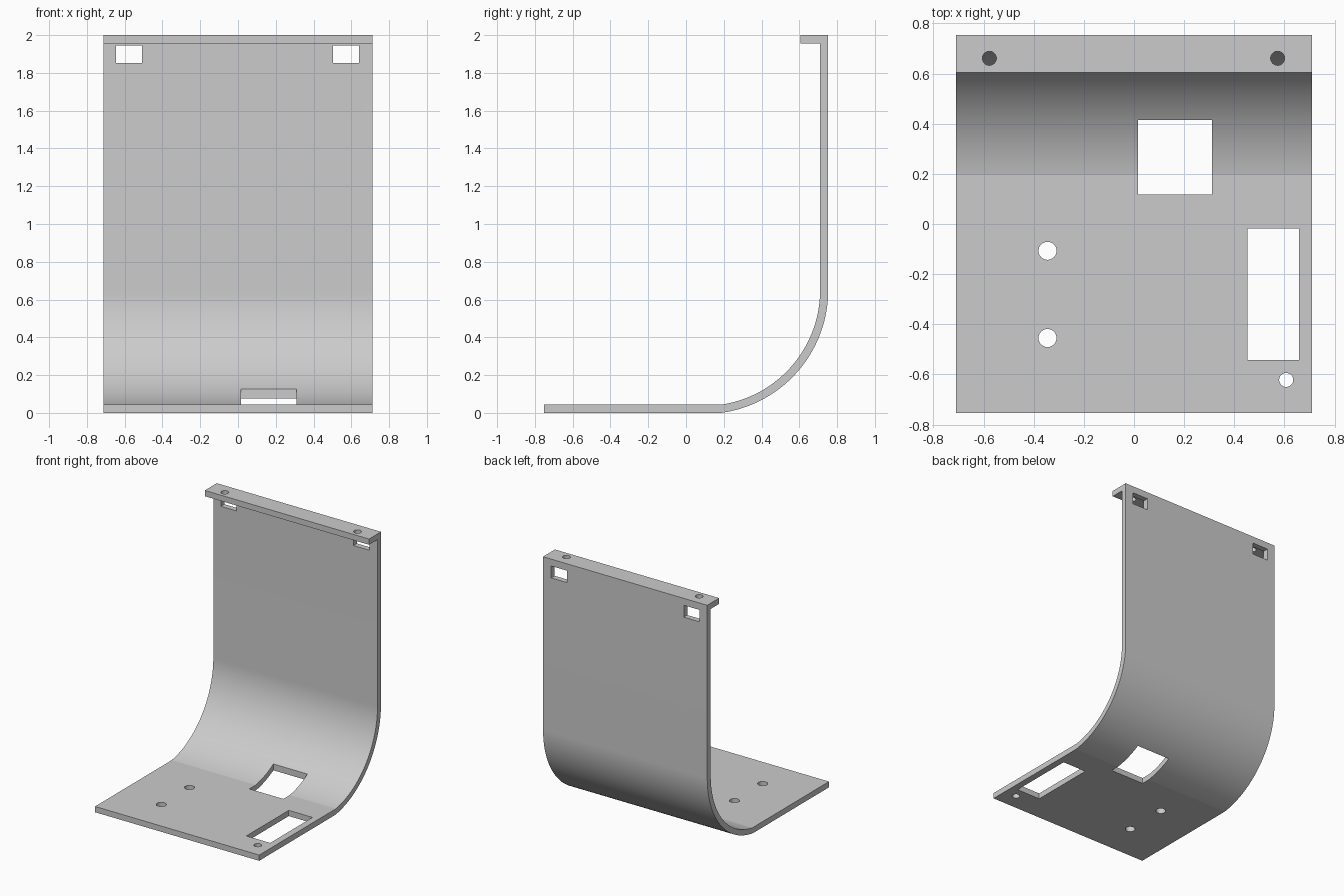
import bpy, bmesh, math

cube = bpy.data.objects.get("Cube")
if cube:
    bpy.data.objects.remove(cube, do_unlink=True)

HALF_X, BACK, FRONT = 0.711, 0.753, -0.753
THICK, BEND_Z, RADIUS = 0.045, 0.65, 0.656
BEND_Y = BACK - RADIUS

grey = bpy.data.materials.new("plain grey")
grey.use_nodes = True
grey.diffuse_color = (0.6, 0.6, 0.6, 1)
grey.node_tree.nodes["Principled BSDF"].inputs["Base Color"].default_value = grey.diffuse_color


def bend(radius, floor, steps=40):
    """Arc from the floor level up to the vertical wall."""
    start = -math.asin((BEND_Z - floor) / radius)
    return [(BEND_Y + radius * math.cos(start * (1 - i / steps)),
             BEND_Z + radius * math.sin(start * (1 - i / steps))) for i in range(steps + 1)]


def make_object(name, bm):
    bmesh.ops.recalc_face_normals(bm, faces=bm.faces)
    mesh = bpy.data.meshes.new(name)
    bm.to_mesh(mesh)
    bm.free()
    mesh.materials.append(grey)
    obj = bpy.data.objects.new(name, mesh)
    bpy.context.collection.objects.link(obj)
    return obj


def box_cutter(name, low, high):
    bm = bmesh.new()
    bmesh.ops.create_cube(bm, size=1)
    for v in bm.verts:
        v.co = [(a + b) / 2 + c * (b - a) for a, b, c in zip(low, high, v.co)]
    return make_object(name, bm)


def hole_cutter(name, x, y, z, radius):
    bm = bmesh.new()
    bmesh.ops.create_cone(bm, cap_ends=True, segments=32, radius1=radius, radius2=radius, depth=0.2)
    bmesh.ops.translate(bm, verts=bm.verts, vec=(x, y, z))
    return make_object(name, bm)


# Bent sheet with a lip along the top
wall = 0.043
outline = [(FRONT, 0)] + bend(RADIUS, 0)
outline += [(BACK, 2), (0.605, 2), (0.605, 2 - THICK), (BACK - wall, 2 - THICK)]
outline += bend(RADIUS - wall, THICK)[::-1] + [(FRONT, THICK)]
bm = bmesh.new()
side = bm.faces.new([bm.verts.new((-HALF_X, y, z)) for y, z in outline])
swept = bmesh.ops.extrude_face_region(bm, geom=[side])["geom"]
bmesh.ops.translate(bm, verts=[v for v in swept if isinstance(v, bmesh.types.BMVert)],
                    vec=(2 * HALF_X, 0, 0))
bracket = make_object("bent_bracket", bm)

# Openings in the base and bend, slots in the wall, screw holes
cutters = [
    box_cutter("bend_opening_cutter", (0.016, 0.117, -0.1), (0.311, 0.415, 0.4)),
    box_cutter("base_opening_cutter", (0.452, -0.542, -0.1), (0.658, -0.018, 0.2)),
    box_cutter("right_slot_cutter", (-0.645, 0.65, 1.853), (-0.508, 0.85, 1.946)),
    box_cutter("left_slot_cutter", (0.503, 0.65, 1.853), (0.64, 0.85, 1.946)),
    hole_cutter("base_hole_cutter", -0.345, -0.107, 0, 0.036),
    hole_cutter("base_hole_cutter", -0.345, -0.455, 0, 0.036),
    hole_cutter("corner_hole_cutter", 0.607, -0.622, 0, 0.028),
]
for x in (-0.577, 0.573):
    cutters.append(hole_cutter("lip_hole_cutter", x, 0.661, 2, 0.028))

bpy.ops.object.select_all(action="DESELECT")
bpy.context.view_layer.objects.active = bracket
bracket.select_set(True)
for cutter in cutters:
    cut = bracket.modifiers.new("cut", "BOOLEAN")
    cut.operation, cut.solver, cut.object = "DIFFERENCE", "EXACT", cutter
    bpy.ops.object.modifier_apply(modifier=cut.name)
    bpy.data.objects.remove(cutter, do_unlink=True)

# Smooth bend, crisp edges
bpy.ops.object.shade_smooth_by_angle(angle=math.radians(6))
